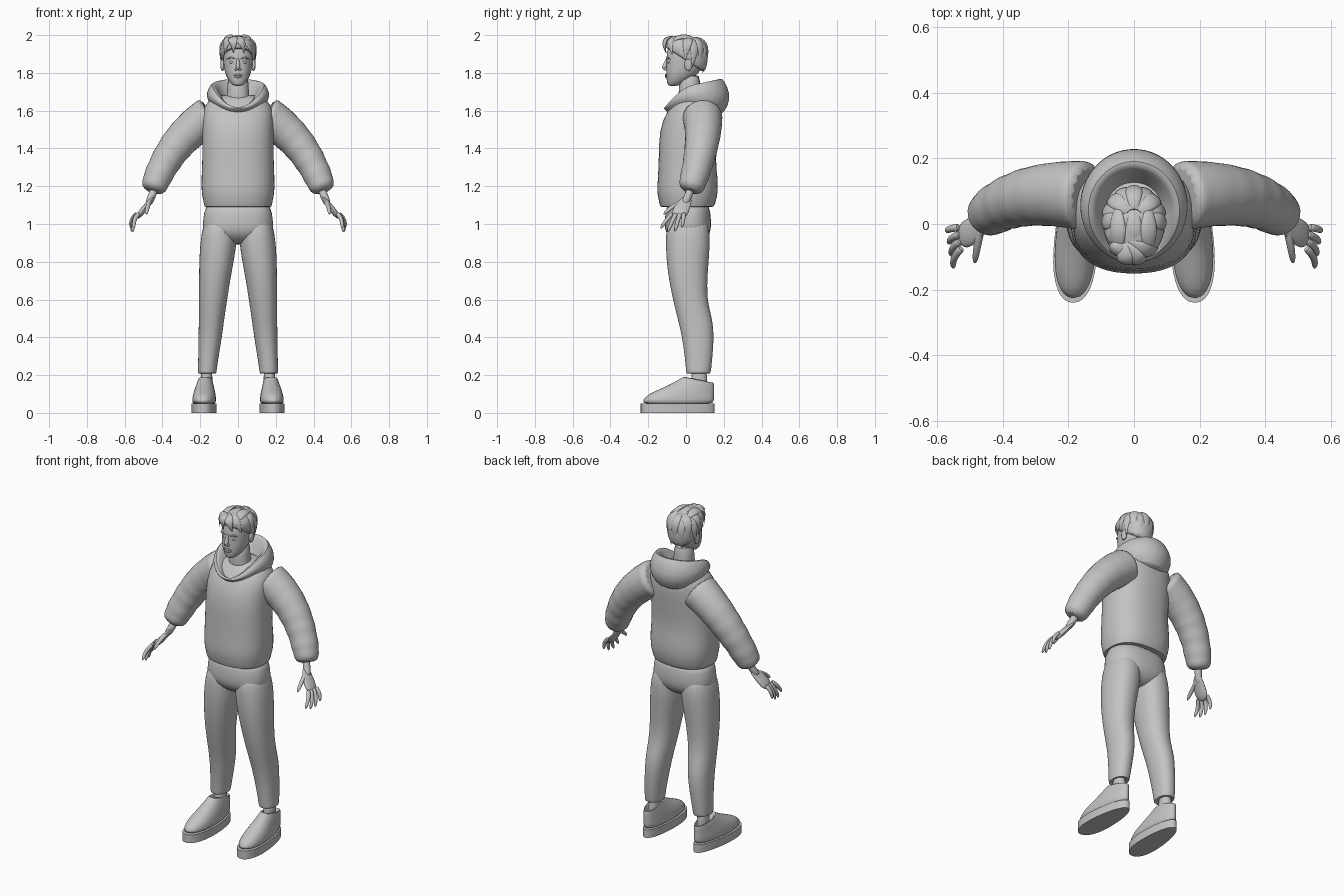
import bpy, bmesh
from math import sin, cos, pi, radians
from mathutils import Vector

if "Cube" in bpy.data.objects:
    bpy.data.objects.remove(bpy.data.objects["Cube"])

tone = 0.55
grey = bpy.data.materials.new("plain_grey")
grey.use_nodes = True
grey.diffuse_color = (tone, tone, tone, 1)
grey.node_tree.nodes["Principled BSDF"].inputs["Base Color"].default_value = grey.diffuse_color


def skin(name, loops, pair, caps=True, smoothing=1):
    """Join loops of points into one surface, mirrored when it is one of a pair."""
    bm = bmesh.new()
    loops = [[bm.verts.new(point) for point in loop] for loop in loops]
    for lower, upper in zip(loops, loops[1:]):
        for i in range(len(lower)):
            bm.faces.new((lower[i - 1], lower[i], upper[i], upper[i - 1]))
    if caps:
        bm.faces.new(loops[0])
        bm.faces.new(loops[-1])
    bmesh.ops.recalc_face_normals(bm, faces=bm.faces)
    mesh = bpy.data.meshes.new(name)
    bm.to_mesh(mesh)
    bm.free()
    mesh.materials.append(grey)
    for face in mesh.polygons:
        face.use_smooth = True
    mesh.set_sharp_from_angle(angle=radians(60))
    part = bpy.data.objects.new(name, mesh)
    bpy.context.collection.objects.link(part)
    if pair:
        part.modifiers.new("mirror", "MIRROR")
    if smoothing:
        subdivision = part.modifiers.new("smooth", "SUBSURF")
        subdivision.levels = subdivision.render_levels = smoothing


def ring(z, wide, front, back, x=0, tilt=0):
    """One level cross-section; tilt is how far its back rises above its front."""
    return z, wide, front, back, x, tilt


def stack(name, rings, sides=24, pair=False, caps=True, smoothing=1,
          power=2.2, notch=0, taper=0, toe_out=0):
    """Loft upward through rings; notch dips the front, taper narrows the back."""
    def soften(value):
        return abs(value) ** (2 / power) * (1 if value > 0 else -1)

    loops = []
    for z, wide, front, back, x, tilt in rings:
        loop = []
        for i in range(sides):
            angle = 2 * pi * i / sides
            across, along = soften(cos(angle)), soften(sin(angle))
            y = (front + back + along * (back - front)) / 2
            loop.append((x + wide * across * (1 - taper * y) - toe_out * y, y,
                         z + tilt * (along + 1) / 2 - notch * max(0, -along) ** 2))
        loops.append(loop)
    skin(name, loops, pair, caps, smoothing)


def sweep(name, start, bend, end, width, flat=1, steps=8, sides=10, pair=False, around=None):
    """Sweep an ellipse along a curve; width is a rule, flat the thickness ratio."""
    start, bend, end = Vector(start), Vector(bend), Vector(end)
    loops = []
    for step in range(steps + 1):
        f = step / steps
        centre = start.lerp(bend, f).lerp(bend.lerp(end, f), f)
        ahead = (bend - start).lerp(end - bend, f).normalized()
        side = ahead.cross(centre - around) if around else Vector((0, 1, 0))
        side = (side - ahead * side.dot(ahead)).normalized()
        up = ahead.cross(side)
        loops.append([centre + width(f) * (side * cos(a) + up * flat * sin(a))
                      for a in (2 * pi * k / sides for k in range(sides))])
    skin(name, loops, pair)


def rounded(size, narrowing=0):
    """Width rule with a blunt rounded tip."""
    return lambda f: size * (1 - narrowing * f) * max(0.1, 1 - f ** 8) ** 0.5


def spindle(size):
    """Width rule that is slim at both ends."""
    return lambda f: size * (0.1 + 0.9 * sin(pi * f))


def ball(name, centre, wide, deep, tall, pair):
    x, y, z = centre
    angles = [pi * k / 8 for k in range(1, 8)]
    stack(name, [ring(z - tall * cos(a), wide * sin(a), y - deep * sin(a), y + deep * sin(a), x)
                 for a in angles], sides=12, pair=pair, power=2)


# Sweatshirt body with a rolled hem
stack("sweatshirt_body", [
    ring(z=1.1, wide=.16, front=-.11, back=.12),
    ring(z=1.08, wide=.18, front=-.14, back=.15),
    ring(z=1.13, wide=.185, front=-.145, back=.16),
    ring(z=1.16, wide=.195, front=-.155, back=.17),
    ring(z=1.25, wide=.195, front=-.15, back=.17),
    ring(z=1.33, wide=.19, front=-.145, back=.155),
    ring(z=1.5, wide=.19, front=-.145, back=.175),
    ring(z=1.6, wide=.19, front=-.1, back=.18),
    ring(z=1.65, wide=.165, front=-.06, back=.165),
    ring(z=1.69, wide=.09, front=-.02, back=.12)], power=2.4)


# Sleeves wrinkle and gather toward the wrist
def sleeve_width(f):
    wrinkle = .004 * f * sin(40 * f)
    return (.11 - .04 * f + wrinkle) * (1 if f < .95 else .7)


sweep("sleeves", (.14, .085, 1.575), (.36, .11, 1.45), (.455, .02, 1.17), sleeve_width,
      steps=18, sides=16, pair=True)

# Hood lying open around the neck
stack("hood", [
    ring(z=1.67, wide=.135, front=-.08, back=.16, tilt=-.09),
    ring(z=1.68, wide=.15, front=-.1, back=.2, tilt=-.1),
    ring(z=1.7, wide=.17, front=-.12, back=.24, tilt=-.04),
    ring(z=1.7, wide=.16, front=-.12, back=.22, tilt=.03),
    ring(z=1.71, wide=.14, front=-.11, back=.19, tilt=.07),
    ring(z=1.7, wide=.12, front=-.1, back=.17, tilt=.06),
    ring(z=1.69, wide=.1, front=-.08, back=.14, tilt=.01),
    ring(z=1.66, wide=.06, front=-.03, back=.1, tilt=-.04)],
    sides=28, caps=False, notch=.09, power=2)

# Hands with spread fingers
sweep("wrists", (.44, .03, 1.2), (.455, .01, 1.14), (.48, -.01, 1.1), rounded(.022), pair=True)
sweep("palms", (.45, .01, 1.14), (.49, -.02, 1.09), (.535, -.045, 1.03),
      lambda f: rounded(.025 + .022 * sin(2 * f))(f), flat=.38, pair=True)
for i, finger in enumerate(("index", "middle", "ring", "little")):
    base = Vector((.525 + .003 * i, -.073 + .021 * i, 1.055))
    tip = Vector((.55 + .006 * i, -.135 + .038 * i, .955 + .01 * (i - 1.4) ** 2))
    knuckle = base.lerp(tip, .5) + Vector((.02, 0, .01))
    sweep(finger + "_fingers", base, knuckle, tip, rounded(.013, .2), sides=8, pair=True)
sweep("thumbs", (.465, -.01, 1.12), (.48, -.07, 1.1), (.485, -.12, 1.05),
      rounded(.014, .2), sides=8, pair=True)

# Trousers
stack("trouser_hips", [
    ring(z=1.12, wide=.17, front=-.1, back=.12),
    ring(z=1.06, wide=.18, front=-.11, back=.13),
    ring(z=1, wide=.19, front=-.115, back=.135),
    ring(z=.95, wide=.185, front=-.11, back=.13),
    ring(z=.91, wide=.12, front=-.07, back=.1),
    ring(z=.89, wide=.05, front=-.03, back=.06)], power=2.4)
stack("trouser_legs", [
    ring(z=1.06, x=.09, wide=.085, front=-.1, back=.12),
    ring(z=.9, x=.103, wide=.1, front=-.11, back=.13),
    ring(z=.75, x=.12, wide=.087, front=-.1, back=.115),
    ring(z=.6, x=.132, wide=.075, front=-.07, back=.11),
    ring(z=.5, x=.14, wide=.068, front=-.045, back=.14),
    ring(z=.4, x=.147, wide=.062, front=-.02, back=.15),
    ring(z=.24, x=.162, wide=.05, front=0, back=.135),
    ring(z=.2, x=.163, wide=.049, front=0, back=.13),
    ring(z=.22, x=.163, wide=.035, front=.02, back=.11)], pair=True, smoothing=2)

# Ankles
stack("ankles", [ring(z=z, x=.166, wide=.031, front=.027, back=.112) for z in (.08, .16, .25)],
      sides=16, pair=True)

# Shoes: a flat sole under a low upper with a raised tongue and heel
shoe = dict(pair=True, taper=1, toe_out=.04)
stack("shoe_soles", [ring(z=z, x=.176, wide=.062, front=-.24, back=.152) for z in (0, .05)],
      sides=36, smoothing=0, **shoe)
stack("shoe_uppers", [
    ring(z=.04, x=.176, wide=.058, front=-.235, back=.147),
    ring(z=.07, x=.176, wide=.06, front=-.232, back=.15),
    ring(z=.1, x=.176, wide=.057, front=-.2, back=.15),
    ring(z=.13, x=.176, wide=.051, front=-.13, back=.15),
    ring(z=.165, x=.176, wide=.045, front=-.055, back=.15, tilt=-.02),
    ring(z=.195, x=.176, wide=.04, front=-.01, back=.148, tilt=-.035),
    ring(z=.19, x=.176, wide=.036, front=0, back=.142, tilt=-.03),
    ring(z=.13, x=.176, wide=.03, front=.02, back=.125)], **shoe)

# Neck, head and ears
stack("neck", [
    ring(z=1.58, wide=.08, front=-.04, back=.1),
    ring(z=1.66, wide=.062, front=-.04, back=.085),
    ring(z=1.72, wide=.056, front=-.04, back=.07),
    ring(z=1.8, wide=.056, front=-.03, back=.08)], sides=20)
stack("head", [
    ring(z=1.73, wide=.02, front=-.09, back=-.05),
    ring(z=1.74, wide=.036, front=-.1, back=-.02),
    ring(z=1.77, wide=.057, front=-.103, back=.03),
    ring(z=1.8, wide=.07, front=-.106, back=.07),
    ring(z=1.84, wide=.077, front=-.104, back=.095),
    ring(z=1.92, wide=.083, front=-.105, back=.108),
    ring(z=1.96, wide=.07, front=-.08, back=.09),
    ring(z=1.98, wide=.035, front=-.04, back=.05)])
ball("ears", (.082, .012, 1.842), wide=.012, deep=.022, tall=.034, pair=True)

# Face
sweep("nose", (0, -.098, 1.88), (0, -.106, 1.85), (0, -.12, 1.818),
      lambda f: rounded(.006 + .011 * f)(f), flat=.9)
ball("nostrils", (.01, -.108, 1.819), wide=.008, deep=.009, tall=.007, pair=True)
ball("eyes", (.032, -.088, 1.857), wide=.015, deep=.012, tall=.009, pair=True)
sweep("eyebrows", (.012, -.102, 1.873), (.04, -.104, 1.887), (.06, -.082, 1.872),
      spindle(.005), pair=True)
for lip, height in (("upper_lip", 1.789), ("lower_lip", 1.779)):
    sweep(lip, (-.026, -.1, height), (0, -.114, height), (.026, -.1, height), spindle(.006))

# Hair cap
stack("hair_cap", [
    ring(z=1.93, wide=.078, front=-.095, back=.085, tilt=-.13),
    ring(z=1.93, wide=.088, front=-.106, back=.104, tilt=-.12),
    ring(z=1.95, wide=.096, front=-.11, back=.117, tilt=-.09),
    ring(z=1.97, wide=.094, front=-.1, back=.117, tilt=-.05),
    ring(z=1.99, wide=.07, front=-.07, back=.09, tilt=-.02),
    ring(z=2, wide=.03, front=-.03, back=.04, tilt=-.01)])

# Locks sweep from a parting over the brow, then down the back
lock = dict(width=lambda f: .03 * (1 - f ** 3) * (.4 + .6 * sin(pi * f)) + .002, flat=.4, sides=8,
            around=Vector((0, 0, 1.86)))
for turn in (-175, -140, -105, -70, -40, -10):
    x, y = cos(radians(turn)), sin(radians(turn))
    sweep(f"fringe_lock_{-turn}", (-.035, -.05, 1.98), (.08 * x, .13 * y - .02, 2),
          (.095 * x, .11 * y, 1.875 - .03 * y), **lock)
for i in range(9):
    turn = radians(24 * i - 6)
    x, y = cos(turn), sin(turn)
    drop = .015 * (i % 2)
    sweep(f"back_lock_{i + 1}", (.02 * x, .02 + .02 * y, 1.985),
          (.115 * x, .02 + .125 * y, 1.985 - drop),
          (.088 * x, .005 + .09 * y, 1.86 - .055 * y - drop), **lock)
for x in (-.05, 0, .045):
    sweep(f"crown_lock_{round(x * 100)}", (x, -.08, 1.965), (x, -.01, 2.02), (x, .08, 1.96), **lock)
